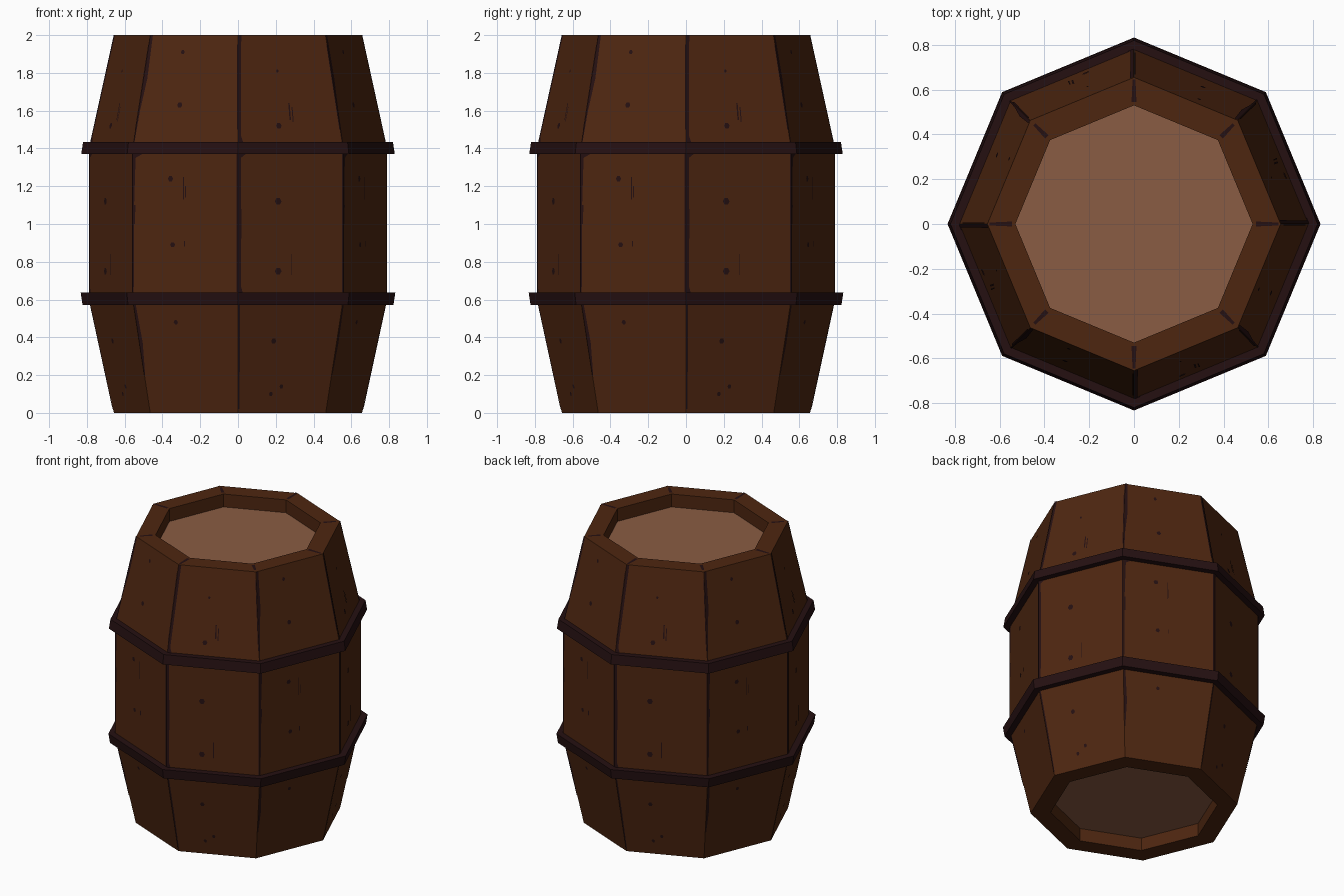
import bpy, bmesh, math
from mathutils import Vector

if "Cube" in bpy.data.objects:
    bpy.data.objects.remove(bpy.data.objects["Cube"])

SIDES = 8
STEP = math.tau / SIDES


def material(name, rgb):
    m = bpy.data.materials.new(name)
    m.diffuse_color = (*rgb, 1)
    m.use_nodes = True
    m.node_tree.nodes["Principled BSDF"].inputs["Base Color"].default_value = m.diffuse_color
    return m


wood = material("brown wood", (0.076, 0.0194, 0.0052))
dark = material("dark iron brown", (0.0185, 0.0052, 0.0058))
tan = material("tan lid", (0.254, 0.107, 0.056))


def finish(name, bm, mat, recalc=True):
    if recalc:
        bmesh.ops.recalc_face_normals(bm, faces=bm.faces)
    me = bpy.data.meshes.new(name)
    bm.to_mesh(me)
    bm.free()
    me.materials.append(mat)
    ob = bpy.data.objects.new(name, me)
    bpy.context.collection.objects.link(ob)
    return ob


def corner(r, z, k):
    return Vector((r * math.cos(k * STEP), r * math.sin(k * STEP), z))


def lathe(name, profile, mat, closed=False):
    bm = bmesh.new()
    rings = [[bm.verts.new(corner(r, z, k)) for k in range(SIDES)] for r, z in profile]
    pairs = list(zip(rings, rings[1:]))
    if closed:
        pairs.append((rings[-1], rings[0]))
    for a, b in pairs:
        for k in range(SIDES):
            j = (k + 1) % SIDES
            bm.faces.new((a[k], a[j], b[j], b[k]))
    if not closed:  # recessed ends, closed so that normals are reliable
        bm.faces.new(rings[0])
        bm.faces.new(rings[-1])
    return finish(name, bm, mat)


# Staved body with recessed ends; the end discs get the lid colour
body = lathe("barrel_body", [(.53, .09), (.53, 0), (.657, 0), (.787, .6), (.787, 1.4),
                             (.655, 2), (.53, 2), (.53, 1.91)], wood)
body.data.materials.append(tan)
for p in body.data.polygons:
    if len(p.vertices) == SIDES:
        p.material_index = 1

# Hoops, slightly tilted to follow the belly
lathe("lower_hoop", [(.77, .572), (.823, .572), (.833, .637), (.77, .637)], dark, True)
lathe("upper_hoop", [(.77, 1.37), (.83, 1.37), (.82, 1.435), (.77, 1.435)], dark, True)


# Painted grain: thin plates lying just outside each facet
def radius(z):
    if z < .6:
        return .657 + .13 * z / .6
    return .787 if z <= 1.4 else .787 - .132 * (z - 1.4) / .6


def on_facet(k, u, z):
    r = radius(z)
    a = (k + .5) * STEP
    out = Vector((math.cos(a), math.sin(a), 0)) * .003
    return corner(r, z, k).lerp(corner(r, z, k + 1), u) + out


def plate(bm, k, pts):
    bm.faces.new([bm.verts.new(on_facet(k, u, z)) for u, z in pts])


def strip(bm, k, u0, z0, w0, z1, w1):
    plate(bm, k, [(u0, z0), (u0 + w0, z0), (u0 + w1, z1), (u0, z1)])


def knot(bm, k, u, z, s):
    plate(bm, k, [(u + 1.6 * s * math.cos(i * math.tau / 6), z + s * math.sin(i * math.tau / 6))
                  for i in range(6)])


# Facets alternate between two grain layouts: knots (u, z, size), streaks (u, z0, z1, width)
# and seams along the left edge (z0, width0, z1, width1)
knots = [
    [(.42, 1.81, .009), (.40, 1.52, .017), (.38, 1.12, .02), (.38, .75, .02),
     (.36, .38, .016), (.47, .14, .013), (.36, .10, .013)],
    [(.39, 1.91, .013), (.41, 1.63, .016), (.36, 1.24, .016), (.38, .89, .015), (.39, .48, .013)],
]
streaks = [
    [(.51, 1.55, 1.64, .014), (.54, 1.54, 1.62, .01), (.50, .73, .84, .009)],
    [(.48, 1.13, 1.25, .007), (.50, 1.14, 1.20, .006), (.49, .88, .91, .01)],
]
seams = [
    [(1.43, .05, 1.47, .025), (1.47, .025, 1.75, .03), (1.75, .03, 2, .035),
     (.635, .045, .67, .025), (.67, .025, 1.0, .03), (1.0, .03, 1.35, .025),
     (1.35, .025, 1.37, .07), (.02, .012, .3, .018), (.3, .018, .57, .016)],
    [(1.6, .015, 1.77, .04), (1.77, .04, 2, .03), (1.43, .008, 1.6, .015),
     (.64, .01, 1.0, .014), (1.0, .022, 1.1, .026), (1.1, .014, 1.35, .028),
     (1.35, .028, 1.37, .09), (.2, .01, .37, .035), (.37, .035, .57, .022)],
]
bm = bmesh.new()
for k in range(SIDES):
    t = k % 2
    for u, z, s in knots[t]:
        knot(bm, k, u, z, s)
    for u, z0, z1, w in streaks[t]:
        strip(bm, k, u, z0, w, z1, w)
    for z0, w0, z1, w1 in seams[t]:
        strip(bm, k, 0, z0, w0, z1, w1)
    # seam spilling onto the right edge of the facet
    strip(bm, k, .988, .64, .012, 1.37, .012)
    strip(bm, k, .99, 1.5, .01, 1.95, .01)
    # crack across the top rim at each corner
    d = corner(1, 0, k)
    side = Vector((-d.y, d.x, 0)) * .011
    r0, r1 = (.545, .645) if t == 0 else (.55, .63)
    up = Vector((0, 0, 2.001))
    bm.faces.new([bm.verts.new(p + up) for p in
                  (d * r0 - side, d * r1 - side * .6, d * r1 + side * .6, d * r0 + side)])
finish("wood_grain_marks", bm, dark, recalc=False)
